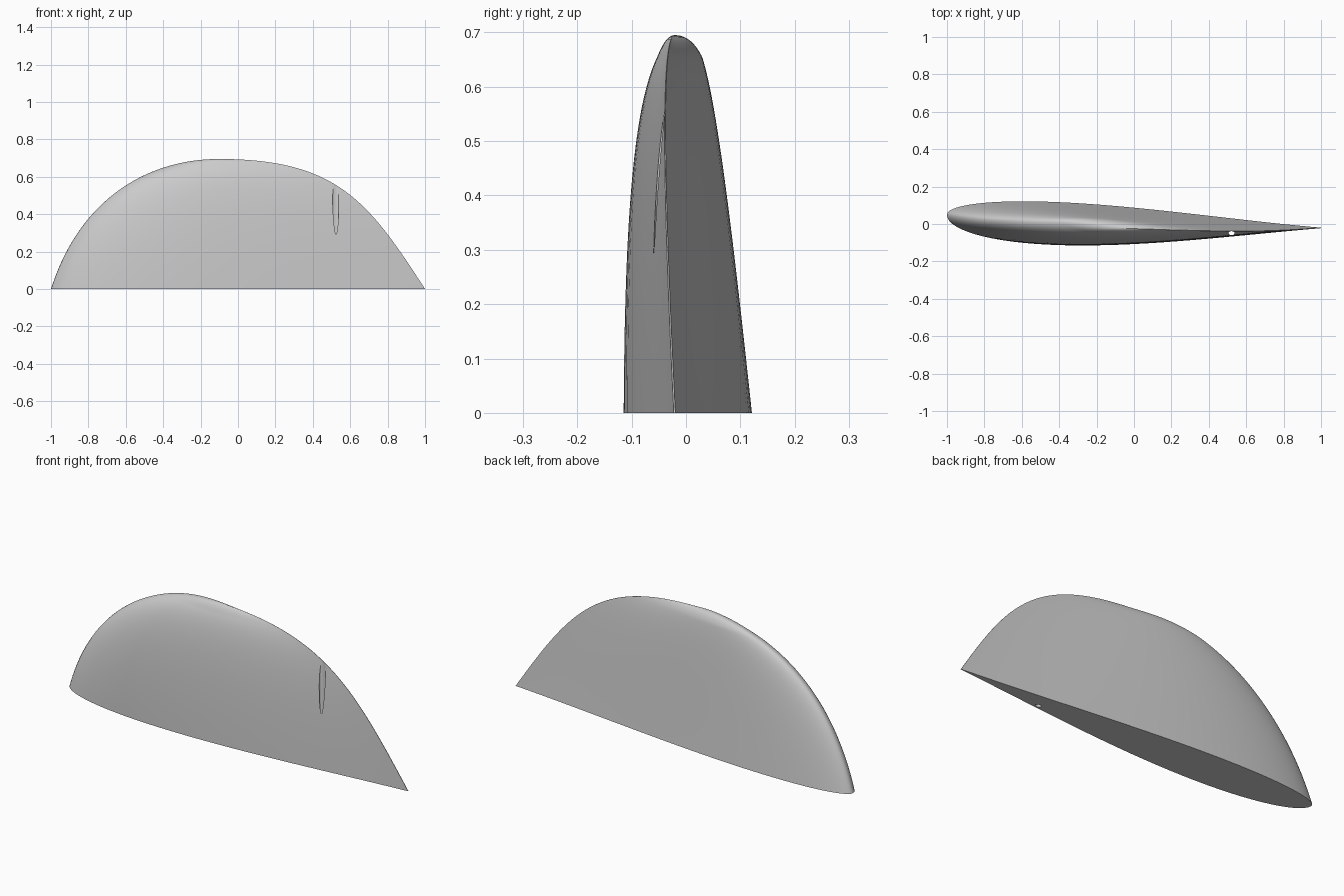
import bpy, bmesh, math
from mathutils import Matrix

cube = bpy.data.objects.get("Cube")
if cube:
    bpy.data.objects.remove(cube, do_unlink=True)

HEIGHT = 0.695
RINGS, STEPS = 48, 40

grey = bpy.data.materials.new("plain grey")
grey.use_nodes = True
grey.diffuse_color = (0.6, 0.6, 0.6, 1)
grey.node_tree.nodes["Principled BSDF"].inputs["Base Color"].default_value = (0.6, 0.6, 0.6, 1)


def make_object(name, bm):
    bmesh.ops.recalc_face_normals(bm, faces=bm.faces)
    mesh = bpy.data.meshes.new(name)
    bm.to_mesh(mesh)
    bm.free()
    obj = bpy.data.objects.new(name, mesh)
    bpy.context.collection.objects.link(obj)
    mesh.materials.append(grey)
    return obj


def foil(t, side):
    """Cambered foil section: offset from the trailing edge at chord fraction t."""
    half = 0.58 * (0.2969 * math.sqrt(t) - 0.126 * t - 0.3516 * t**2
                   + 0.2843 * t**3 - 0.1015 * t**4) * 2 * (1 - 0.4 * t**3)
    middle = 0.07 * (1 - t) - 0.068 * math.sqrt(t) * (1 - t)
    return middle + side * half


def section(u):
    """One level of the fin: u is 1 at the base and 0 at the tip."""
    z = HEIGHT * (1 - u * u)
    nose = -0.1 - u * (1.21 - 0.16 * u - 0.15 * u * u)
    tail = -0.1 + u * (1.9 - 1.4 * u + 0.6 * u * u)
    size = (tail - nose) / 2
    tail_y = -0.021 - 0.07 * u * (1 - u)
    fractions = [(1 - math.cos(math.pi * i / STEPS)) / 2 for i in range(STEPS + 1)]
    loop = [(t, 1) for t in reversed(fractions)] + [(t, -1) for t in fractions[1:]]
    return [(nose + (tail - nose) * t,
             tail_y + size * foil(t, side) + 0.03 * (1 - size) * (1 - t) * min(1, size * 3),
             z) for t, side in loop]


# Fin body: lofted foil sections, closed at base and tip
bm = bmesh.new()
rings = []
for k in range(RINGS):
    u = 1 - k / RINGS
    rings.append([bm.verts.new(p) for p in section(u)])
for low, high in zip(rings, rings[1:]):
    for i in range(len(low)):
        j = (i + 1) % len(low)
        bm.faces.new((low[i], low[j], high[j], high[i]))
tip = bm.verts.new((-0.1, -0.021, HEIGHT))
for i in range(len(rings[-1])):
    bm.faces.new((rings[-1][i], rings[-1][(i + 1) % len(rings[-1])], tip))
bm.faces.new(rings[0])
fin = make_object("fin", bm)

# Upright line hole, leaving through the front near the trailing edge
bm = bmesh.new()
bmesh.ops.create_cone(bm, cap_ends=True, segments=24, radius1=1, radius2=1, depth=1,
                      matrix=Matrix.Translation((0.522, -0.049, 0.3))
                      @ Matrix.Diagonal((0.016, 0.0105, 0.8, 1)))
cutter = make_object("hole_cutter", bm)
cutter.hide_render = True

cut = fin.modifiers.new("line hole", "BOOLEAN")
cut.operation = "DIFFERENCE"
cut.solver = "EXACT"
cut.object = cutter
bpy.ops.object.select_all(action="DESELECT")
fin.select_set(True)
bpy.context.view_layer.objects.active = fin
bpy.ops.object.modifier_apply(modifier=cut.name)
bpy.data.objects.remove(cutter, do_unlink=True)
bpy.ops.object.shade_smooth_by_angle(angle=math.radians(35))
